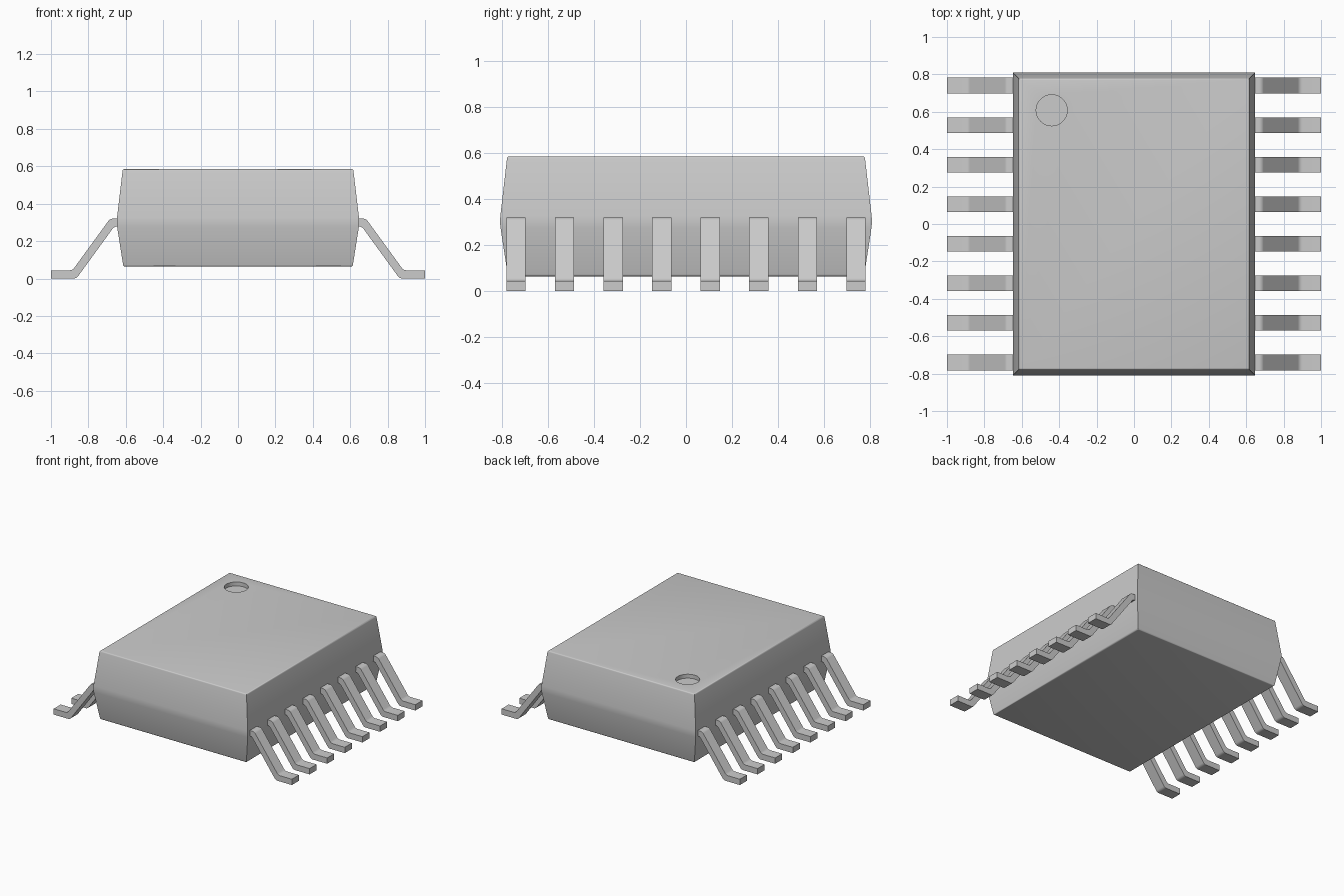
import bpy, bmesh, math

cube = bpy.data.objects.get("Cube")
if cube:
    bpy.data.objects.remove(cube, do_unlink=True)

# Single plain grey for the whole model
grey = bpy.data.materials.new("plain_grey")
grey.use_nodes = True
colour = (0.6, 0.6, 0.6, 1)
grey.diffuse_color = colour
grey.node_tree.nodes["Principled BSDF"].inputs["Base Color"].default_value = colour


def add_object(name, bm):
    bmesh.ops.recalc_face_normals(bm, faces=bm.faces)
    mesh = bpy.data.meshes.new(name)
    bm.to_mesh(mesh)
    bm.free()
    mesh.materials.append(grey)
    obj = bpy.data.objects.new(name, mesh)
    bpy.context.collection.objects.link(obj)
    return obj


def smooth(obj):
    bpy.ops.object.select_all(action='DESELECT')
    obj.select_set(True)
    bpy.context.view_layer.objects.active = obj
    bpy.ops.object.shade_smooth_by_angle(angle=math.radians(30))


# Package body: three stacked rectangles, widest at the parting line
bm = bmesh.new()
rings = []
for hx, hy, z in [(0.613, 0.775, 0.064), (0.65, 0.811, 0.3), (0.616, 0.778, 0.586)]:
    rings.append([bm.verts.new((sx * hx, sy * hy, z))
                  for sx, sy in [(-1, -1), (1, -1), (1, 1), (-1, 1)]])
bm.faces.new(rings[0])
bm.faces.new(rings[2])
for low, high in zip(rings, rings[1:]):
    for i in range(4):
        j = (i + 1) % 4
        bm.faces.new((low[i], low[j], high[j], high[i]))
# Soften only the horizontal edges, leaving upright corners crisp
level = [e for e in bm.edges if abs(e.verts[0].co.z - e.verts[1].co.z) < 1e-4]
rim = [e for e in level if abs(e.verts[0].co.z - 0.3) > 0.1]
middle = [e for e in level if e not in rim]
bmesh.ops.bevel(bm, geom=rim, offset=0.009, segments=3, profile=0.5, affect='EDGES')
middle = [e for e in bm.edges if all(abs(v.co.z - 0.3) < 1e-4 for v in e.verts)]
bmesh.ops.bevel(bm, geom=middle, offset=0.025, segments=3, profile=0.5, affect='EDGES')
body = add_object("package_body", bm)

# Round orientation recess in the top
bm = bmesh.new()
bmesh.ops.create_cone(bm, cap_ends=True, segments=48, radius1=0.083, radius2=0.083, depth=0.1)
bmesh.ops.translate(bm, verts=bm.verts, vec=(-0.44, 0.608, 0.606))
cutter = add_object("recess_cutter", bm)
cutter.hide_render = True
cutter.hide_set(True)
cutter.display_type = 'WIRE'
cut = body.modifiers.new("recess", 'BOOLEAN')
cut.operation = 'DIFFERENCE'
cut.solver = 'EXACT'
cut.object = cutter
bpy.context.view_layer.update()
cut_mesh = bpy.data.meshes.new_from_object(
    body.evaluated_get(bpy.context.evaluated_depsgraph_get()))
body.modifiers.clear()
body.data = cut_mesh
bpy.data.objects.remove(cutter, do_unlink=True)
smooth(body)

# Gull-wing lead: side profile extruded across its width
WIDTH, THICK = 0.084, 0.042
UPPER = [(0.61, 0.32), (0.684, 0.32), (0.885, 0.044), (1.0, 0.044)]
LOWER = [(1.0, 0.002), (0.864, 0.002), (0.662, 0.28), (0.61, 0.28)]
LOWER = [(x, max(0, z - 0.002)) for x, z in LOWER]


def make_lead(name, side, y):
    bm = bmesh.new()
    verts = [bm.verts.new((side * x, y - WIDTH / 2, z)) for x, z in UPPER + LOWER]
    face = bm.faces.new(verts)
    grown = bmesh.ops.extrude_face_region(bm, geom=[face])["geom"]
    bmesh.ops.translate(bm, vec=(0, WIDTH, 0),
                        verts=[g for g in grown if isinstance(g, bmesh.types.BMVert)])
    # Round the two bends
    bends = [e for e in bm.edges
             if abs(e.verts[0].co.y - e.verts[1].co.y) > WIDTH / 2
             and 0.65 < abs(e.verts[0].co.x) < 0.9]
    bmesh.ops.bevel(bm, geom=bends, offset=0.014, segments=4, profile=0.5, affect='EDGES')
    smooth(add_object(name, bm))


# Eight leads on each side
for side, label in [(-1, "right"), (1, "left")]:
    for i in range(8):
        make_lead(f"{label}_lead_{i + 1}", side, 0.74 - i * 1.48 / 7)
